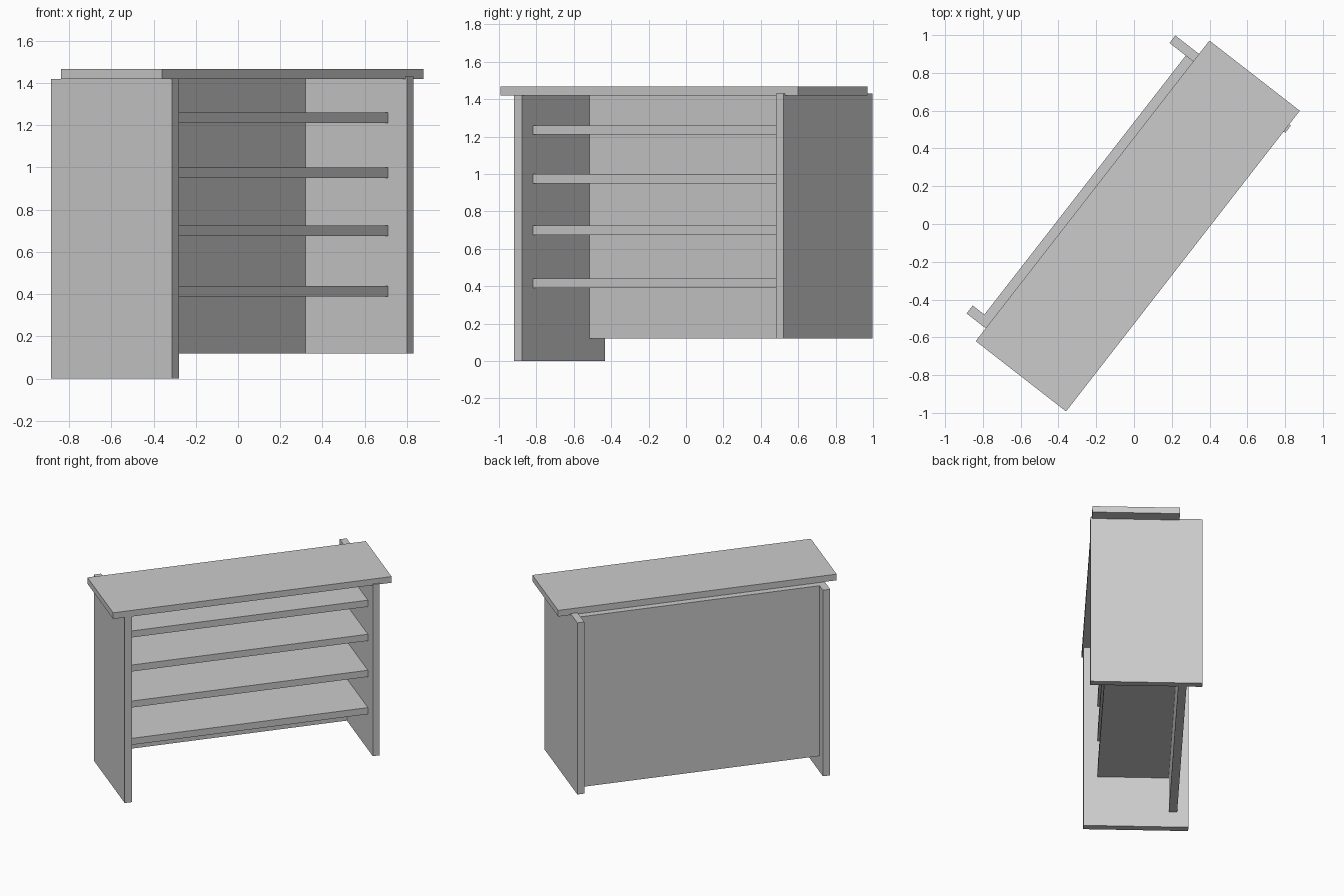
import bpy, bmesh, math
from mathutils import Matrix

if "Cube" in bpy.data.objects:
    bpy.data.objects.remove(bpy.data.objects["Cube"])

# The whole shelf unit is turned about z: u runs along its length, v from front (-) to back (+)
TURN = Matrix.Rotation(math.radians(52.13), 4, 'Z')


def board(name, u, v, z):
    """Flat board given by its (min, max) range along length, depth and height."""
    spans = (u, v, z)
    centre = [(a + b) / 2 for a, b in spans]
    size = [b - a for a, b in spans]
    bm = bmesh.new()
    bmesh.ops.create_cube(bm, size=1.0)
    bmesh.ops.transform(bm, verts=bm.verts,
                        matrix=TURN @ Matrix.Translation(centre) @ Matrix.Diagonal((*size, 1)))
    mesh = bpy.data.meshes.new(name)
    bm.to_mesh(mesh)
    bm.free()
    obj = bpy.data.objects.new(name, mesh)
    bpy.context.collection.objects.link(obj)
    return obj


# Top board
board("top_board", (-1.004, 1.012), (-0.325, 0.281), (1.42, 1.467))

# End panels: the left one reaches the floor, the right one is shorter and deeper
board("left_side_panel", (-0.918, -0.865), (-0.318, 0.409), (0.0, 1.42))
board("right_side_panel", (0.872, 0.922), (-0.336, 0.440), (0.12, 1.43))

# Back panel
board("back_panel", (-0.865, 0.872), (0.273, 0.331), (0.12, 1.42))

# Four shelves
for i, z in enumerate((0.39, 0.675, 0.95, 1.21), 1):
    board(f"shelf_{i}", (-0.865, 0.872), (-0.222, 0.328), (z, z + 0.05))
